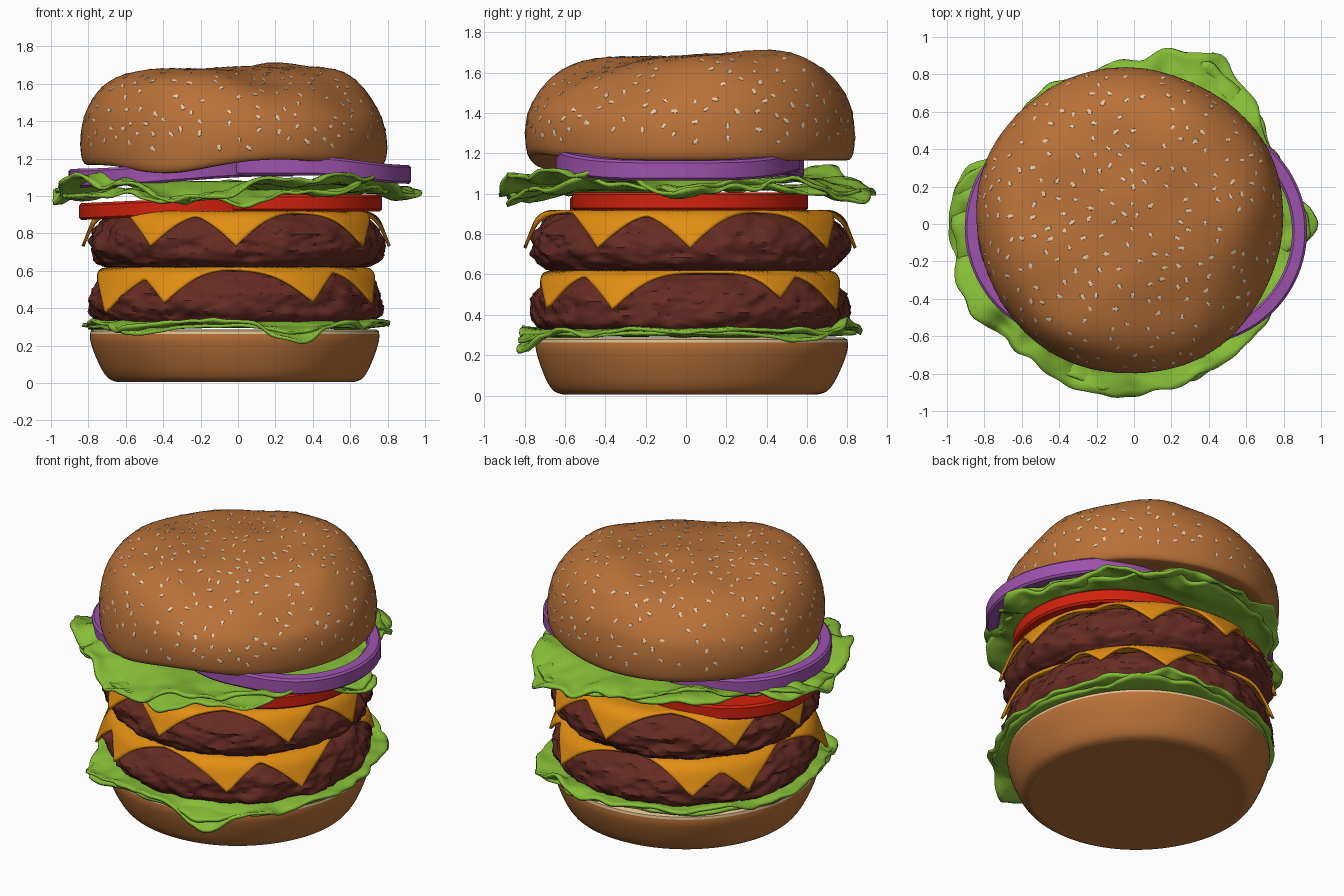
import bpy, bmesh, math, random
from mathutils import Vector, noise

if "Cube" in bpy.data.objects:
    bpy.data.objects.remove(bpy.data.objects["Cube"])

random.seed(4)
CX, CY = -0.01, 0.02          # stack centre


def mat(name, rgb):
    m = bpy.data.materials.new(name)
    m.diffuse_color = (*rgb, 1)
    m.use_nodes = True
    m.node_tree.nodes["Principled BSDF"].inputs["Base Color"].default_value = m.diffuse_color
    return m


CRUST = mat("bun crust", (0.48, 0.165, 0.04))
CRUMB = mat("bun crumb", (0.75, 0.53, 0.28))
SEED = mat("sesame", (0.80, 0.58, 0.38))
MEAT = mat("meat", (0.135, 0.025, 0.017))
CHEESE = mat("cheese", (0.76, 0.27, 0.006))
LEAF = mat("lettuce", (0.24, 0.51, 0.038))
TOMATO = mat("tomato", (0.64, 0.015, 0.004))
ONION = mat("onion", (0.34, 0.085, 0.42))


def finish(name, bm, *mats, thick=0):
    bmesh.ops.remove_doubles(bm, verts=bm.verts, dist=1e-5)
    bmesh.ops.recalc_face_normals(bm, faces=bm.faces)
    me = bpy.data.meshes.new(name)
    bm.to_mesh(me)
    bm.free()
    ob = bpy.data.objects.new(name, me)
    bpy.context.collection.objects.link(ob)
    for m in mats:
        me.materials.append(m)
    if thick:
        s = ob.modifiers.new("thickness", "SOLIDIFY")
        s.thickness, s.offset = thick, 0
    return ob


def grid(rows, segs, fn, closed=False):
    """Polar grid: fn(row, angle) gives a point."""
    bm = bmesh.new()
    vs = [[bm.verts.new(fn(r, math.tau * j / segs)) for j in range(segs)] for r in rows]
    for i in range(len(rows) if closed else len(rows) - 1):
        a, b = vs[i], vs[(i + 1) % len(rows)]
        for j in range(segs):
            k = (j + 1) % segs
            bm.faces.new((a[j], a[k], b[k], b[j]))
    return bm


def curve(pts, n):
    """Catmull-Rom smoothing of a profile."""
    p = [Vector(q) for q in [pts[0], *pts, pts[-1]]]
    out = []
    for i in range(1, len(p) - 2):
        a, b, c, d = p[i - 1:i + 3]
        for s in range(n):
            t = s / n
            out.append(0.5 * (2 * b + (c - a) * t + (2 * a - 5 * b + 4 * c - d) * t * t
                              + (3 * b - a - 3 * c + d) * t ** 3))
    return out + [p[-1]]


def lathe(profile, centre, segs, deform=lambda v: v, closed=False):
    def pt(p, a):
        return deform(Vector((centre[0] + p[0] * math.cos(a), centre[1] + p[0] * math.sin(a), p[1])))
    return grid(profile, segs, pt, closed)


def ramp(v, lo, hi):
    t = max(0, min(1, (v - lo) / (hi - lo)))
    return t * t * (3 - 2 * t)


def bump(a, deg, width):
    d = (math.degrees(a) - deg + 180) % 360 - 180
    return math.exp(-(d / width) ** 2)


# bottom bun, with a pale cut top
def soften(v):
    k = 1 + 0.02 * noise.noise(v * 1.7)
    return Vector((v.x * k, v.y * k, v.z))


prof = curve([(0, .012), (.55, .008), (.65, .01), (.70, .05), (.745, .14), (.772, .22), (.775, .262)], 5)
prof += [Vector(q) for q in [(.772, .278), (.755, .287), (.5, .287), (0, .287)]]
bun = finish("bottom_bun", lathe(prof, (CX, CY), 96, soften), CRUST, CRUMB)
for f in bun.data.polygons:
    f.material_index = int(f.center.z > 0.263)


# top bun: a lumpy ridge sagging towards the front right
def top_shape(v):
    x, y = v.x - CX, v.y - CY
    a, across, along = math.atan2(y, x), (x - y) / 1.414, abs(x + y) / 1.414
    high, low = ramp(v.z, 1.3, 1.65), 1 - ramp(v.z, 1.17, 1.4)
    rim = ramp(math.hypot(x, y), .4, .75)
    dz = high * (-.09 * ramp(across, .15, .75) - .04 * ramp(-across, .15, .7) + .025 * ramp(along, .15, .5)
                 - .015 + .04 * noise.noise(v * 2.6))
    dz += low * rim * (-.045 * bump(a, 242, 20) + .03 * bump(a, 288, 24))
    k = 1 + .025 * noise.noise(v * 1.7 + Vector((3, 0, 0)))
    return Vector((CX - .01 + x * k, CY + y * k, v.z + dz))


prof = curve([(0, 1.18), (.6, 1.175), (.76, 1.165), (.805, 1.18), (.82, 1.25), (.815, 1.35), (.785, 1.47),
              (.71, 1.59), (.6, 1.66), (.42, 1.69), (.2, 1.695), (0, 1.69)], 5)
top = finish("top_bun", lathe(prof, (CX, CY), 96, top_shape), CRUST)

# sesame seeds scattered over the crust
faces = [f for f in top.data.polygons if f.center.z > 1.25]
spots = []
for f in random.choices(faces, [f.area for f in faces], k=3000):
    if len(spots) < 320 and all((f.center - c).length > .058 for c, n in spots):
        spots.append((f.center.copy(), f.normal.copy()))
bm = bmesh.new()
for c, n in spots:
    m = n.to_track_quat('Z', 'Y').to_matrix()
    spin, size = random.uniform(0, math.tau), random.uniform(.85, 1.15)
    for v in bmesh.ops.create_icosphere(bm, subdivisions=1, radius=1)["verts"]:
        p = Vector((v.co.x * .019, v.co.y * .012, v.co.z * .0035)) * size
        p = Vector((p.x * math.cos(spin) - p.y * math.sin(spin),
                    p.x * math.sin(spin) + p.y * math.cos(spin), p.z))
        v.co = c + m @ p
finish("sesame_seeds", bm, SEED)


# craggy meat patties
def patty(name, z0, z1):
    def rough(v):
        d = noise.fractal(Vector((v.x * 7, v.y * 7, v.z * 13)), .8, 2, 4)
        k = 1 + .036 * d * ramp(math.hypot(v.x, v.y), .4, .7)
        return Vector((v.x * k, v.y * k, v.z))
    m = (z0 + z1) / 2
    p = curve([(0, z0), (.62, z0), (.72, z0 + .015), (.772, z0 + .065), (.785, m),
               (.75, z1 - .075), (.69, z1 - .02), (.58, z1), (0, z1)], 6)
    finish(name, lathe(p, (CX, CY), 220, rough), MEAT)


patty("lower_patty", .305, .602)
patty("upper_patty", .618, .904)


# draped cheese: two overlapping square slices (corner angle, x shift, y shift) per layer
def cheese(name, z, half, squares):
    def reach(a):
        best = 0
        for corner, dx, dy in squares:
            sides = [math.radians(corner + 45 + 90 * k) for k in range(4)]
            best = max(best, min((half + dx * math.cos(s) + dy * math.sin(s)) / math.cos(a - s)
                                 for s in sides if math.cos(a - s) > .1))
        return best

    def pt(t, a):
        s, flat, rb, lim = t * reach(a), .68, .1, 1.2
        r, dz = min(s, flat), 0
        if s > flat:
            b = min((s - flat) / rb, lim)
            rest = s - flat - b * rb
            r = flat + rb * math.sin(b) + rest * math.cos(lim)
            dz = rb * (1 - math.cos(b)) + rest * math.sin(lim)
        return Vector((CX + r * math.cos(a), CY + r * math.sin(a), z - dz))
    rows = [0, .4, .6] + [.66 + .34 * i / 14 for i in range(15)]
    finish(name, grid(rows, 180, pt), CHEESE, thick=.016)


cheese("lower_cheese", .612, .658, ((62, 0, 0), (34, -.05, -.03)))
cheese("upper_cheese", .912, .655, ((0, 0, 0), (56, 0, 0)))


# ruffled lettuce: outline given as (degrees, radius)
def lettuce(name, z, outline, scale, amp, seed, droops, start):
    def radius(a):
        d = math.degrees(a) % 360
        pts = outline + [(outline[0][0] + 360, outline[0][1])]
        for (d0, r0), (d1, r1) in zip(pts, pts[1:]):
            if d0 <= d <= d1:
                return scale * (r0 + (r1 - r0) * ramp(d, d0, d1))

    def pt(t, a):
        r = t * radius(a)
        x, y = r * math.cos(a), r * math.sin(a)
        w = ramp(r, start, .9)
        r2 = 1 + w * .05 * noise.noise(Vector((x * 8, y * 8, seed + 5)))
        dz = amp * noise.noise(Vector((x * 3.2, y * 3.2, seed))) * 1.6
        dz += amp * .6 * noise.noise(Vector((x * 9, y * 9, seed + 9)))
        dz -= sum(depth * bump(a, deg, wid) for deg, wid, depth in droops)
        return Vector((x * r2, y * r2, z + w * dz))
    rows = [0, .3, .5] + [.6 + .4 * i / 13 for i in range(14)]
    finish(name, grid(rows, 200, pt), LEAF, thick=.018)


big = [(0, .99), (12, .88), (30, .84), (45, .91), (62, 1.0), (75, .95), (90, .88), (111, .85), (130, .86),
       (150, .83), (165, .98), (180, .99), (198, .98), (211, .98), (230, .92), (250, .93), (273, .92),
       (290, .88), (311, .9), (335, .84), (348, .87)]
lettuce("upper_lettuce", 1.07, big, 1, .06, 1.3, [(258, 16, .1), (180, 25, .05), (0, 20, .05), (70, 20, .05)], .6)
lettuce("upper_lettuce_under", 1.025, big, .96, .05, 7.7, [(262, 25, .05), (225, 25, .03), (70, 20, .03)], .62)
small = [(0, .81), (25, .82), (48, .91), (72, .9), (100, .83), (135, .82), (180, .82), (205, .84),
         (228, .9), (250, .83), (272, .82), (292, .89), (312, .86), (335, .81)]
lettuce("lower_lettuce", .325, small, 1, .045, 3.1, [(291, 14, .06), (228, 15, .04)], .66)
lettuce("lower_lettuce_under", .302, small, .97, .03, 11.4, [(291, 16, .04), (228, 15, .03)], .7)


# tomato slices and onion rings: rounded bands that follow a height rule
def slice_of(name, x, y, r, inner, h, height, material):
    b = .012
    def follow(v):
        return Vector((v.x, v.y, v.z + height(v.x)))
    edge = [(r - b, -h / 2), (r, -h / 2 + b), (r, h / 2 - b), (r - b, h / 2)]
    if inner:
        edge += [(inner + b, h / 2), (inner, h / 2 - b), (inner, -h / 2 + b), (inner + b, -h / 2)]
    else:
        edge = [(0, -h / 2), (r / 2, -h / 2)] + edge + [(r / 2, h / 2), (0, h / 2)]
    finish(name, lathe(edge, (x, y), 96, follow, bool(inner)), material)


slice_of("left_tomato", -.265, .01, .585, 0, .09, lambda x: .945 + .045 * min(x + .2, .3), TOMATO)
slice_of("right_tomato", .185, .02, .585, 0, .09, lambda x: .962, TOMATO)
slice_of("left_onion", -.3, -.02, .605, .525, .1, lambda x: 1.155 - .06 * ramp(-x, -.2, .9), ONION)
slice_of("right_onion", .32, -.04, .605, .525, .1, lambda x: 1.16 - .045 * ramp(x, .4, .92), ONION)

# smooth shading, keeping cut edges sharp
for ob in bpy.data.objects:
    ob.select_set(True)
bpy.context.view_layer.objects.active = top
bpy.ops.object.shade_smooth_by_angle(angle=math.radians(40))
